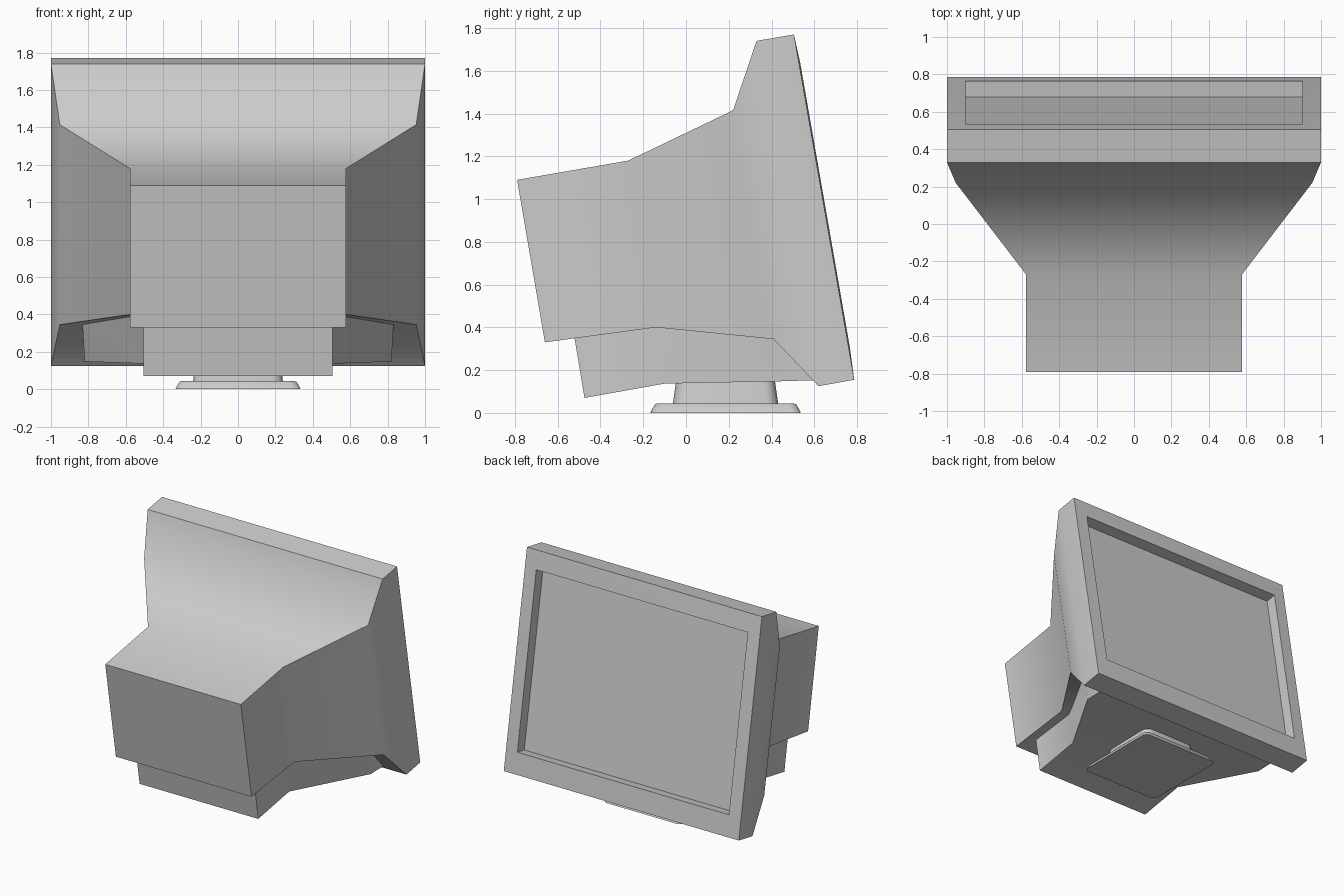
import bpy, math
from mathutils import Vector

cube = bpy.data.objects.get("Cube")
if cube:
    bpy.data.objects.remove(cube, do_unlink=True)

grey = bpy.data.materials.new("casing_grey")
grey.use_nodes = True
colour = (0.6, 0.6, 0.6, 1)
grey.diffuse_color = colour
grey.node_tree.nodes["Principled BSDF"].inputs["Base Color"].default_value = colour


def loft(name, rings, cap_start=True, cap_end=True, angle=50):
    """Skin a row of equal-sized point rings and shade it."""
    n = len(rings[0])
    verts = [p for ring in rings for p in ring]
    faces = []
    for k in range(len(rings) - 1):
        a, b = k * n, (k + 1) * n
        for i in range(n):
            j = (i + 1) % n
            faces.append((a + i, a + j, b + j, b + i))
    if cap_start:
        faces.append(tuple(reversed(range(n))))
    if cap_end:
        faces.append(tuple(range(len(verts) - n, len(verts))))
    mesh = bpy.data.meshes.new(name)
    mesh.from_pydata(verts, [], faces)
    mesh.materials.append(grey)
    obj = bpy.data.objects.new(name, mesh)
    bpy.context.collection.objects.link(obj)
    bpy.ops.object.select_all(action='DESELECT')
    obj.select_set(True)
    bpy.context.view_layer.objects.active = obj
    bpy.ops.object.shade_smooth_by_angle(angle=math.radians(angle))
    return obj


def section(top, bottom, w_top, w_bottom=None):
    """Tilted rectangular section from its top and bottom (y, z)."""
    w_bottom = w_bottom or w_top
    return [(-w_top, *top), (w_top, *top), (w_bottom, *bottom), (-w_bottom, *bottom)]


def rounded(hx, hy, z, r, yc=0.185, steps=4):
    """Horizontal rounded rectangle."""
    pts = []
    for q, (sx, sy) in enumerate([(1, 1), (-1, 1), (-1, -1), (1, -1)]):
        for s in range(steps + 1):
            a = math.pi / 2 * (q + s / steps)
            pts.append((sx * (hx - r) + r * math.cos(a),
                        yc + sy * (hy - r) + r * math.sin(a), z))
    return pts


# Tilted front plane of the bezel
face_top, face_bottom = Vector((0.505, 1.77)), Vector((0.787, 0.155))
down = face_bottom - face_top
normal = Vector((-down.y, down.x)).normalized()


def opening(offset, half_width=0.9):
    return section(face_top + down * 0.085 + normal * offset,
                   face_top + down * 0.9 + normal * offset, half_width)


# Picture tube housing, bezel and recess walls
loft("monitor_housing", [
    section((-0.79, 1.09), (-0.66, 0.33), 0.577),
    section((-0.27, 1.18), (-0.14, 0.40), 0.577),
    section((0.22, 1.415), (0.41, 0.345), 0.953),
    section((0.33, 1.74), (0.62, 0.125), 1.0),
    section(face_top, face_bottom, 1.0),
    opening(0.006),
    opening(-0.08),
], cap_end=False)

# Screen at the back of the recess
loft("screen", [opening(-0.08)], cap_start=False)

# Flared housing underneath
loft("lower_housing", [
    section((-0.53, 0.40), (-0.475, 0.07), 0.505),
    section((-0.15, 0.45), (-0.10, 0.137), 0.505),
    section((0.40, 0.40), (0.445, 0.148), 0.835, 0.82),
    section((0.57, 0.38), (0.61, 0.153), 0.835, 0.82),
])

# Swivel stand
loft("stand_neck", [
    rounded(0.242, 0.248, 0.03, 0.06),
    rounded(0.238, 0.244, 0.06, 0.06),
    rounded(0.222, 0.228, 0.17, 0.06),
])
loft("stand_base", [
    rounded(0.335, 0.352, 0.0, 0.04),
    rounded(0.328, 0.345, 0.015, 0.04),
    rounded(0.312, 0.33, 0.04, 0.04),
    rounded(0.302, 0.32, 0.044, 0.035),
])
